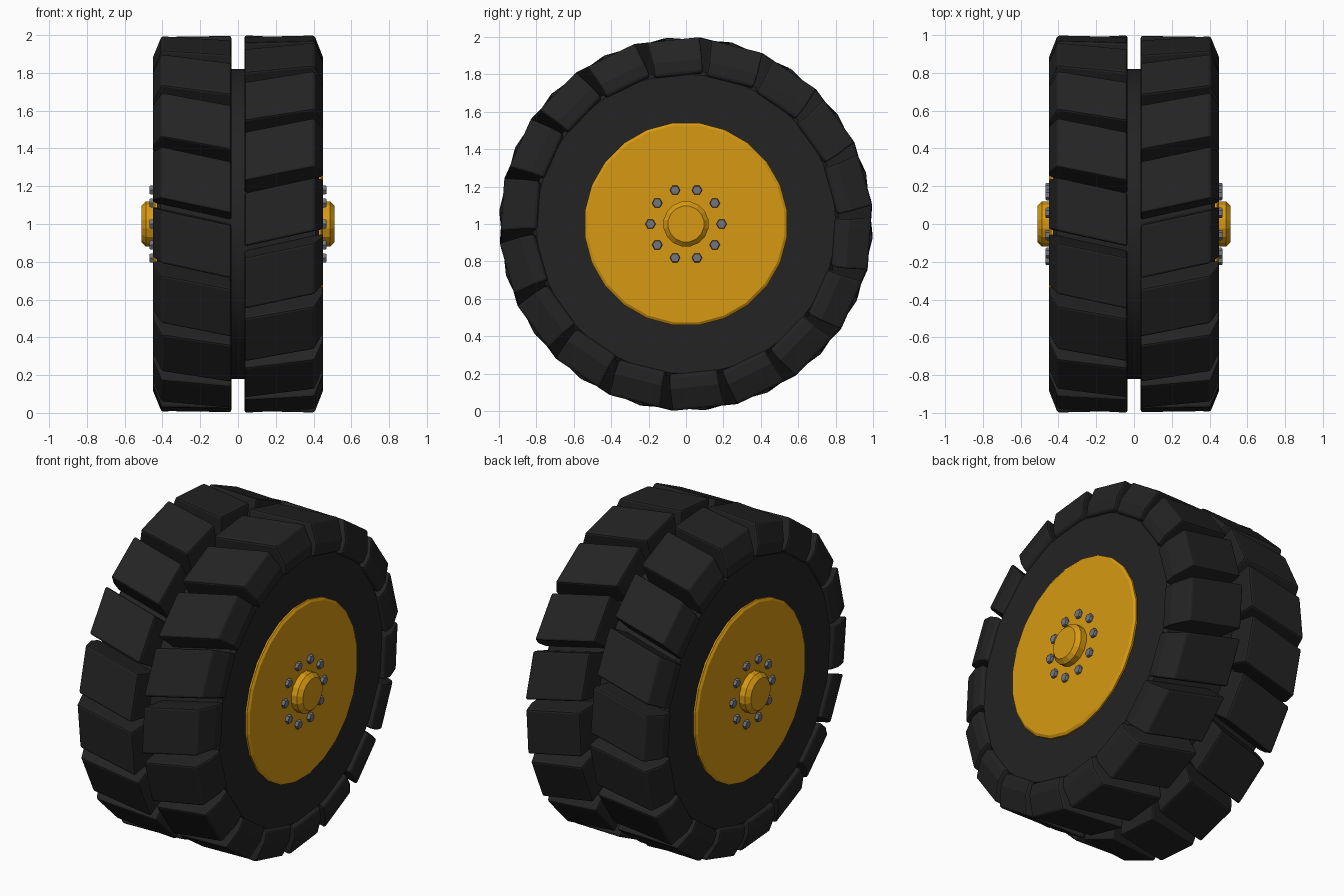
import bpy, bmesh, math
from mathutils import Matrix, Vector

if "Cube" in bpy.data.objects:
    bpy.data.objects.remove(bpy.data.objects["Cube"])

CENTRE = Vector((0, 0, 1))


def material(name, rgb):
    m = bpy.data.materials.new(name)
    m.diffuse_color = (*rgb, 1)
    m.use_nodes = True
    m.node_tree.nodes["Principled BSDF"].inputs["Base Color"].default_value = m.diffuse_color
    return m


RUBBER = material("black rubber", (0.017, 0.017, 0.017))
YELLOW = material("rim yellow", (0.68, 0.32, 0.006))
STEEL = material("bolt grey", (0.17, 0.18, 0.21))


def finish(name, bm, mat, smooth=None):
    bmesh.ops.recalc_face_normals(bm, faces=bm.faces[:])
    me = bpy.data.meshes.new(name)
    bm.to_mesh(me)
    bm.free()
    me.materials.append(mat)
    ob = bpy.data.objects.new(name, me)
    bpy.context.collection.objects.link(ob)
    if smooth:
        bpy.ops.object.select_all(action='DESELECT')
        ob.select_set(True)
        bpy.context.view_layer.objects.active = ob
        bpy.ops.object.shade_smooth_by_angle(angle=math.radians(smooth))
    return ob


def turned(bm, profile, sides, phase=0.0, centre=CENTRE):
    """Solid turned about the x axis from (x, radius) points, capped at both ends."""
    rings = []
    for x, r in profile:
        angles = [2 * math.pi * (i + phase) / sides for i in range(sides)]
        rings.append([bm.verts.new(centre + Vector((x, r * math.cos(a), r * math.sin(a))))
                      for a in angles])
    for a, b in zip(rings, rings[1:]):
        for i in range(sides):
            j = (i + 1) % sides
            bm.faces.new((a[i], a[j], b[j], b[i]))
    bm.faces.new(rings[0])
    bm.faces.new(rings[-1])


# Tyre body
bm = bmesh.new()
turned(bm, [(-0.43, 0.80), (-0.41, 0.82), (0.41, 0.82), (0.43, 0.80)], 64)
finish("tyre_body", bm, RUBBER, 30)

# Wheel disc, showing on both sides
bm = bmesh.new()
turned(bm, [(-0.45, 0.53), (-0.44, 0.545), (0.44, 0.545), (0.45, 0.53)], 24, 0.5)
finish("rim", bm, YELLOW)

# Tread lugs: chamfered blocks skewed into a chevron, the two rows half a pitch apart
COUNT = 18
SECTION = [(0.035, 0.78), (0.035, 0.986), (0.405, 0.986), (0.45, 0.87), (0.45, 0.80), (0.40, 0.78)]


def tread_row(name, side, start):
    bm = bmesh.new()
    for k in range(COUNT):
        a = math.radians(start + k * 360 / COUNT)
        out = Vector((0, -math.cos(a), math.sin(a)))
        along = Vector((0, math.sin(a), math.cos(a)))
        loops = []
        for s in (-1, 1):
            loop = []
            for x, r in SECTION:
                half = 0.128 + 0.014 * (r - 0.78) / 0.206
                t = (x - 0.24) * 0.22 + s * half
                loop.append(bm.verts.new(CENTRE + Vector((side * x, 0, 0)) + out * r + along * t))
            loops.append(loop)
        n = len(SECTION)
        bm.faces.new(loops[0])
        bm.faces.new(loops[1])
        for i in range(n):
            j = (i + 1) % n
            bm.faces.new((loops[0][i], loops[0][j], loops[1][j], loops[1][i]))
    ob = finish(name, bm, RUBBER)
    bevel = ob.modifiers.new("soft edges", 'BEVEL')
    bevel.width = 0.012
    bevel.segments = 2
    bevel.limit_method = 'ANGLE'
    bevel.angle_limit = math.radians(25)


tread_row("tread_lugs_right", 1, 4)
tread_row("tread_lugs_left", -1, 14)

for side, label in ((1, "right"), (-1, "left")):
    # Hub cap
    bm = bmesh.new()
    turned(bm, [(side * 0.44, 0.122), (side * 0.488, 0.122), (side * 0.512, 0.097)], 16, 0.5)
    finish("hub_cap_" + label, bm, YELLOW)

    # Ring of hexagonal wheel bolts
    bm = bmesh.new()
    for k in range(10):
        a = math.radians(36 * k)
        spot = CENTRE + Vector((0, 0.19 * math.cos(a), 0.19 * math.sin(a)))
        turned(bm, [(side * 0.44, 0.028), (side * 0.462, 0.028), (side * 0.468, 0.024)], 6, 0, spot)
    finish("wheel_bolts_" + label, bm, STEEL)
